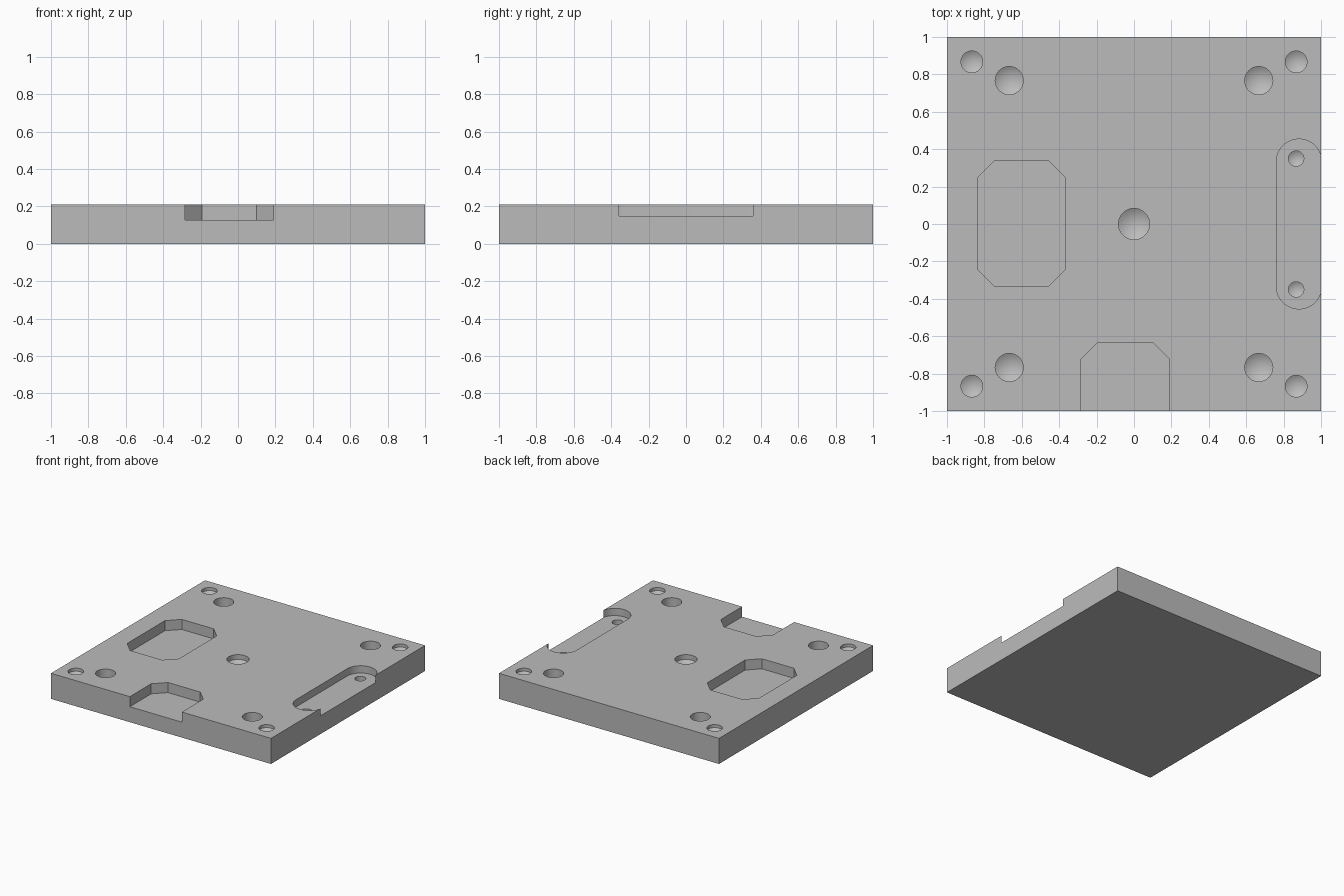
import bpy, bmesh
from math import pi, cos, sin

if "Cube" in bpy.data.objects:
    bpy.data.objects.remove(bpy.data.objects["Cube"], do_unlink=True)

TOP = 0.21

grey = bpy.data.materials.new("machined_grey")
grey.use_nodes = True
grey.diffuse_color = (0.5, 0.5, 0.5, 1)
grey.node_tree.nodes["Principled BSDF"].inputs["Base Color"].default_value = (0.5, 0.5, 0.5, 1)


def prism(name, outline, bottom, top, tip=None):
    """Extruded outline, with an optional drill point below it."""
    bm = bmesh.new()
    low = [bm.verts.new((x, y, bottom)) for x, y in outline]
    high = [bm.verts.new((x, y, top)) for x, y in outline]
    bm.faces.new(high)
    if tip is None:
        bm.faces.new(low[::-1])
    else:
        point = bm.verts.new(tip)
    for i in range(len(outline)):
        j = (i + 1) % len(outline)
        bm.faces.new((low[i], low[j], high[j], high[i]))
        if tip is not None:
            bm.faces.new((low[j], low[i], point))
    bmesh.ops.recalc_face_normals(bm, faces=bm.faces)
    mesh = bpy.data.meshes.new(name)
    bm.to_mesh(mesh)
    bm.free()
    mesh.materials.append(grey)
    obj = bpy.data.objects.new(name, mesh)
    bpy.context.collection.objects.link(obj)
    return obj


def chamfered(x0, x1, y0, y1, c):
    return [(x0 + c, y0), (x1 - c, y0), (x1, y0 + c), (x1, y1 - c),
            (x1 - c, y1), (x0 + c, y1), (x0, y1 - c), (x0, y0 + c)]


def arc(cx, cy, r, start, end, steps):
    angles = [start + (end - start) * i / steps for i in range(steps + 1)]
    return [(cx + r * cos(a), cy + r * sin(a)) for a in angles]


def cut(cutter):
    cutter.hide_render = True
    mod = plate.modifiers.new(cutter.name, 'BOOLEAN')
    mod.operation = 'DIFFERENCE'
    mod.solver = 'EXACT'
    mod.object = cutter
    bpy.context.view_layer.objects.active = plate
    bpy.ops.object.modifier_apply(modifier=mod.name)
    bpy.data.objects.remove(cutter, do_unlink=True)


def drill(x, y, r, depth, surface=TOP):
    """Round blind hole ending in a conical drill point."""
    floor = surface - depth
    ring = arc(x, y, r, 0, 2 * pi, 40)[:-1]
    cut(prism("drill_cutter", ring, floor, TOP + 0.1, (x, y, floor - 0.6 * r)))


# Square base plate
plate = prism("base_plate", [(-1, -1), (1, -1), (1, 1), (-1, 1)], 0, TOP)

# Chamfered pocket and the matching notch open to the front edge
cut(prism("pocket_cutter", chamfered(-0.837, -0.367, -0.333, 0.337, 0.09), 0.127, TOP + 0.1))
cut(prism("notch_cutter", chamfered(-0.283, 0.19, -1.3, -0.633, 0.09), 0.127, TOP + 0.1))

# Rounded slot breaking through the side edge
slot = arc(0.882, 0.333, 0.121, 0, pi, 24) + arc(0.882, -0.333, 0.121, pi, 2 * pi, 24)
cut(prism("slot_cutter", slot, 0.15, TOP + 0.1))

# Drilled holes: centre, four large, four corner, two in the slot
drill(0, 0, 0.083, 0.04)
for sx in (-1, 1):
    for sy in (-1, 1):
        drill(sx * 0.667, sy * 0.767, 0.075, 0.1)
        drill(sx * 0.867, sy * 0.867, 0.058, 0.025)
for sy in (-1, 1):
    drill(0.867, sy * 0.35, 0.041, 0.04, 0.15)

bpy.ops.object.select_all(action='DESELECT')
plate.select_set(True)
bpy.context.view_layer.objects.active = plate
bpy.ops.object.shade_smooth_by_angle(angle=pi / 9)
